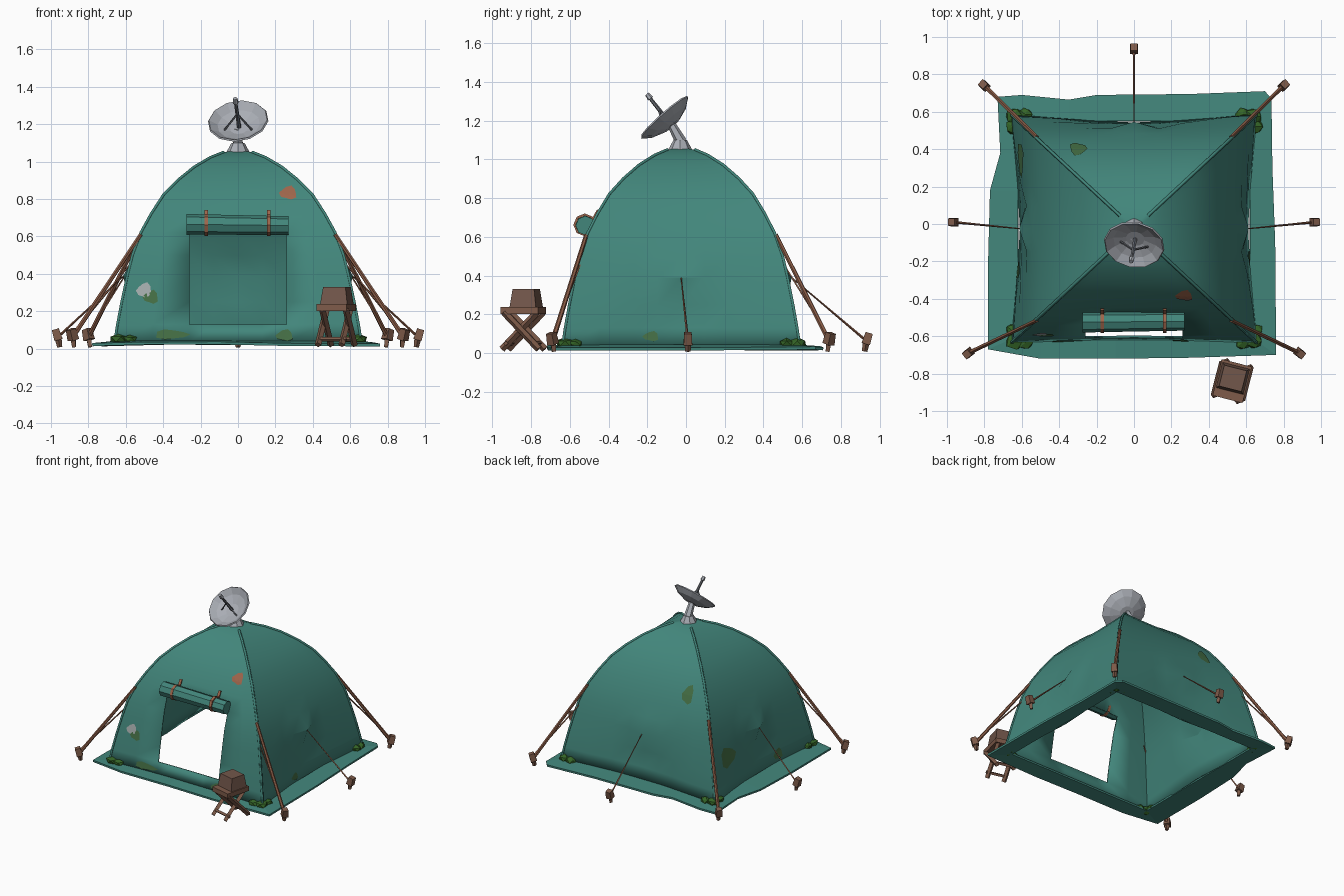
import bpy, bmesh, math, random
from mathutils import Vector, Matrix
from mathutils.bvhtree import BVHTree

if "Cube" in bpy.data.objects:
    bpy.data.objects.remove(bpy.data.objects["Cube"])

random.seed(4)


def mat(name, *rgb):
    m = bpy.data.materials.new(name)
    m.diffuse_color = (*rgb, 1)
    m.use_nodes = True
    m.node_tree.nodes["Principled BSDF"].inputs["Base Color"].default_value = m.diffuse_color
    return m


CANVAS = mat("teal canvas", 0.055, 0.24, 0.20)
METAL = mat("grey metal", 0.40, 0.42, 0.46)
DARK = mat("dark metal", 0.13, 0.14, 0.16)
WOOD = mat("brown wood", 0.21, 0.105, 0.068)
ROPE = mat("rope brown", 0.25, 0.105, 0.06)
BOX = mat("dull brown", 0.17, 0.095, 0.07)
RUST = mat("rust patch", 0.34, 0.13, 0.07)
MOSS = mat("moss green", 0.035, 0.13, 0.02)
OLIVE = mat("olive stain", 0.06, 0.16, 0.06)
PALE = mat("pale grey patch", 0.38, 0.42, 0.42)


def finish(name, bm, m, smooth=None, thick=0):
    bmesh.ops.recalc_face_normals(bm, faces=bm.faces)
    me = bpy.data.meshes.new(name)
    bm.to_mesh(me)
    bm.free()
    me.materials.append(m)
    ob = bpy.data.objects.new(name, me)
    bpy.context.collection.objects.link(ob)
    if smooth:
        bpy.ops.object.select_all(action='DESELECT')
        ob.select_set(True)
        bpy.context.view_layer.objects.active = ob
        bpy.ops.object.shade_smooth_by_angle(angle=math.radians(smooth))
    if thick:
        mod = ob.modifiers.new("thickness", 'SOLIDIFY')
        mod.thickness, mod.offset = thick, -1
    return ob


def rod(name, a, b, r1, r2, m, sides=6):
    """Tapered rod from a to b."""
    a, b = Vector(a), Vector(b)
    bm = bmesh.new()
    M = Matrix.Translation((a + b) / 2) @ (b - a).to_track_quat('Z', 'Y').to_matrix().to_4x4()
    bmesh.ops.create_cone(bm, cap_ends=True, segments=sides, radius1=r1, radius2=r2,
                          depth=(b - a).length, matrix=M)
    return finish(name, bm, m)


def block(name, size, M, m, taper=1):
    bm = bmesh.new()
    bmesh.ops.create_cube(bm, size=1)
    for v in bm.verts:
        k = taper if v.co.z > 0 else 1
        v.co = M @ Vector((v.co.x * size[0] * k, v.co.y * size[1] * k, v.co.z * size[2]))
    return finish(name, bm, m)


# Tent shell: square rings with sagging sides, meeting at the top
LEVELS = [(.035, .66), (.13, .645), (.25, .622), (.39, .592), (.5, .565), (.62, .52), (.72, .465),
          (.82, .4), (.9, .322), (.97, .235), (1.02, .15), (1.05, .075)]
CY, SY = -.025, .93


def ring(z, w):
    k = .26 / w if z < .65 else .5
    ts = [-1, -(1 + k) / 2, -k, -k / 2, 0, k / 2, k, (1 + k) / 2]
    pts = []
    for side in range(4):
        for t in ts:
            out = w - .03 * w * (1 - t * t)
            if side:                              # guyed panels fold under the pull point
                if z < .38 * (1 - abs(t)):
                    out -= .03 * (1 - abs(t))
                if t == 0 and abs(z - .39) < .01:
                    out += .04
            p = Vector((t * w, -out)) @ Matrix.Rotation(-side * math.pi / 2, 2)
            pts.append((p.x, CY + SY * p.y, z))
    return pts


bm = bmesh.new()
rings = [[bm.verts.new(p) for p in ring(z, w)] for z, w in LEVELS]
n = len(rings[0])
apex = bm.verts.new((0, CY, 1.063))
for lo, hi in zip(rings, rings[1:]):
    for i in range(n):
        j = (i + 1) % n
        bm.faces.new((lo[i], lo[j], hi[j], hi[i]))
for i in range(n):
    bm.faces.new((rings[-1][i], rings[-1][(i + 1) % n], apex))
bmesh.ops.recalc_face_normals(bm, faces=bm.faces)
bvh = BVHTree.FromBMesh(bm)
# Door opening
door = [f for f in bm.faces if f.calc_center_median().y < -.4
        and abs(f.calc_center_median().x) < .26 and .13 < f.calc_center_median().z < .62]
bmesh.ops.delete(bm, geom=door, context='FACES')
finish("tent_shell", bm, CANVAS, 28, .01)

# Corner seams
for sx in (-1, 1):
    for sy in (-1, 1):
        cu = bpy.data.curves.new("corner_seam", 'CURVE')
        cu.dimensions, cu.bevel_depth, cu.bevel_resolution = '3D', .009, 0
        sp = cu.splines.new('POLY')
        sp.points.add(len(LEVELS) - 1)
        for pt, (z, w) in zip(sp.points, LEVELS):
            pt.co = (sx * w, CY + SY * sy * w, z, 1)
        cu.materials.append(CANVAS)
        bpy.context.collection.objects.link(bpy.data.objects.new("corner_seam", cu))

# Ground skirt: uneven flat border, open in the middle
outline = [(-.78, -.67), (-.78, -.2), (-.77, .18), (-.715, .38), (-.73, .68), (-.6, .69), (-.35, .665),
           (-.2, .69), (.3, .695), (.7, .71), (.735, .67), (.74, .3), (.755, -.1), (.76, -.7),
           (.3, -.715), (-.1, -.72), (-.5, -.72)]
bm = bmesh.new()
outer = [bm.verts.new((x, y, .03 + random.uniform(-.004, .008))) for x, y in outline]
inner = [bm.verts.new((max(-.62, min(.62, x)), max(-.6, min(.55, y)), .045)) for x, y in outline]
for i in range(len(outer)):
    j = (i + 1) % len(outer)
    bm.faces.new((outer[i], outer[j], inner[j], inner[i]))
bmesh.ops.remove_doubles(bm, verts=bm.verts, dist=.001)
finish("ground_skirt", bm, CANVAS, None, .015)

# Rolled door flap with straps
rod("door_roll", (-.275, -.525, .665), (.27, -.52, .658), .055, .05, CANVAS, 8)
for x in (-.17, .165):
    rod("roll_strap", (x - .01, -.523, .662), (x + .01, -.523, .662), .059, .059, RUST, 8)
    block("strap_tail", (.02, .008, .09), Matrix.Translation((x, -.478, .70))
          @ Matrix.Rotation(-.5, 4, 'X'), RUST)


# Stains and patches laid onto the canvas
def patch(name, centre, axis, rx, rz, m):
    """Irregular plate projected along -axis; centre gives the two other coordinates."""
    d = -Vector(axis)
    up = Vector((0, 0, 1))
    side = up.cross(d)
    c = Vector(centre)
    bm = bmesh.new()

    def put(a, k):
        s = k * (1 + .18 * math.sin(3 * a + rx * 50))
        o = c - d * 2 + side * rx * s * math.cos(a) + up * rz * s * math.sin(a)
        hit, nor, _, _ = bvh.ray_cast(o, d)
        return bm.verts.new(hit + nor * .005) if hit else None
    mid = put(0, 0)
    rows = [[put(2 * math.pi * i / 10, k) for i in range(10)] for k in (.5, 1)]
    for i in range(10):
        j = (i + 1) % 10
        for f in ((mid, rows[0][i], rows[0][j]), (rows[0][i], rows[1][i], rows[1][j], rows[0][j])):
            if all(f):
                bm.faces.new(f)
    return finish(name, bm, m)


F, B, R, L = (0, -1, 0), (0, 1, 0), (1, 0, 0), (-1, 0, 0)
patch("rust_patch", (.27, 0, .83), F, .045, .035, RUST)
patch("pale_patch", (-.5, 0, .31), F, .04, .04, PALE)
for c, ax, rx, rz in [((-.465, 0, .275), F, .04, .035), ((-.36, 0, .075), F, .09, .025),
                      ((.25, 0, .07), F, .045, .03), ((-.3, 0, .72), B, .045, .06),
                      ((0, -.18, .085), R, .04, .025), ((0, .35, .3), L, .09, .07),
                      ((0, -.25, .1), L, .045, .04)]:
    patch("olive_stain", c, ax, rx, rz, OLIVE)

# Moss clumps at the four corners
for sx in (-1, 1):
    for y in (-.625, .575):
        s = math.copysign(1, y)
        for dx, dy, r in ((0, 0, .05), (-.06, .01, .04), (.01, -.055, .04)):
            bm = bmesh.new()
            bmesh.ops.create_icosphere(bm, subdivisions=1, radius=r)
            for v in bm.verts:
                v.co = Vector((v.co.x, v.co.y, v.co.z * .6)) * random.uniform(.85, 1.15)
                v.co += Vector((sx * (.64 + dx), y + s * dy, .05))
            finish("moss_clump", bm, MOSS)


# Guy ropes and pegs
def peg(x, y):
    out = Vector((x, y, 0)).normalized()
    base, top = Vector((x, y, .008)) - out * .012, Vector((x, y, .075))
    rod("peg_stake", base, top, .014, .02, WOOD, 4)
    M = Matrix.Translation(top + out * .003) @ Matrix.Rotation(math.atan2(y, x), 4, 'Z') \
        @ Matrix.Rotation(.3, 4, 'Y')
    block("peg_head", (.045, .045, .06), M, WOOD, .85)


for x, y in ((-.8, .74), (.8, .74), (.885, -.69), (-.885, -.69)):
    ax = math.copysign(.52, x)
    ay = .465 if y > 0 else -.515
    peg(x, y)
    rod("corner_rope", (ax, ay, .61), (x, y, .06), .011, .013, ROPE)
    rod("corner_rope_strand", (ax * 1.03, ay * 1.03, .5), (x, y, .08), .004, .007, ROPE, 4)
for a, p in (((.61, -.025, .39), (.965, .01)), ((-.61, -.025, .39), (-.965, .01)),
             ((0, .545, .39), (0, .935))):
    peg(*p)
    rod("side_rope", a, (*p, .06), .003, .007, ROPE, 4)

# Folding stool with crossed legs and a small crate
S = Matrix.Translation((.525, -.84, 0)) @ Matrix.Rotation(-.25, 4, 'Z')
block("stool_seat", (.165, .2, .035), S @ Matrix.Translation((0, 0, .22)), WOOD)
for x in (-.065, .065):
    for s in (-1, 1):
        rod("stool_leg", S @ Vector((x - s * .01, -s * .1, .02)),
            S @ Vector((x - s * .01, s * .085, .21)), .018, .018, WOOD, 4)
for y in (-.075, .075):
    rod("stool_stretcher", S @ Vector((-.075, y, .05)), S @ Vector((.075, y, .05)),
        .012, .012, WOOD, 4)
block("crate", (.15, .14, .095), S @ Matrix.Translation((0, .015, .283)), BOX, .82)

# Satellite dish: pedestal, arm, bowl and feed
rod("dish_pedestal", (0, -.03, 1.045), (0, -.03, 1.10), .065, .035, METAL, 8)
rod("dish_arm", (0, -.025, 1.09), (0, -.075, 1.18), .03, .022, METAL, 6)
axis = Vector((-.12, -.66, .75)).normalized()
D = Matrix.Translation((0, -.115, 1.222)) @ axis.to_track_quat('Z', 'Y').to_matrix().to_4x4()
bm = bmesh.new()
loops = [[bm.verts.new(D @ Vector((r * math.cos(i * math.pi / 6), r * math.sin(i * math.pi / 6), h)))
          for i in range(12)] for r, h in ((.158, 0), (.115, -.032), (.05, -.055))]
for a, b in zip(loops, loops[1:]):
    for i in range(12):
        j = (i + 1) % 12
        bm.faces.new((a[i], a[j], b[j], b[i]))
bm.faces.new(loops[-1])
finish("dish_bowl", bm, METAL, None, .01)
rod("dish_feed", D @ Vector((0, 0, -.05)), D @ Vector((.0, .01, .125)), .012, .009, DARK)
rod("feed_tip", D @ Vector((0, .01, .115)), D @ Vector((0, .012, .145)), .016, .012, METAL)
for s in (-1, 1):
    rod("feed_strut", D @ Vector((s * .075, -.03, -.045)), D @ Vector((0, .004, .04)),
        .006, .006, DARK, 4)
